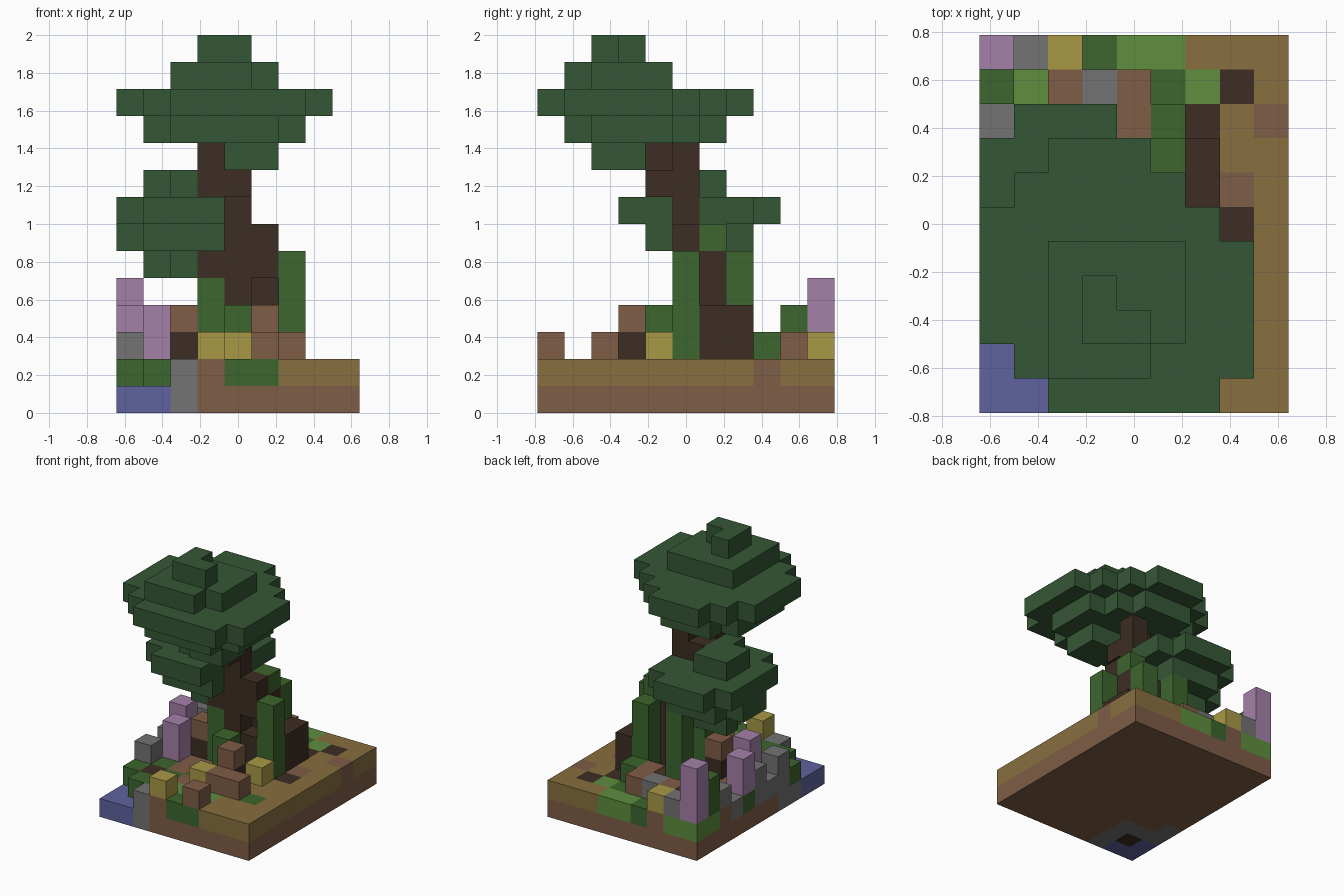
import bpy
import bmesh
from mathutils import Vector

# Remove only the default cube
default = bpy.data.objects.get("Cube")
if default:
    bpy.data.objects.remove(default, do_unlink=True)

UNIT = 1 / 7            # edge length of one block
NX, NY = 9, 11          # footprint in blocks

PALETTE = {
    "F": ("leaf_green", "355735"),
    "M": ("moss_green", "3C662D"),
    "L": ("grass_green", "5F8E3F"),
    "D": ("clay_brown", "7F5D46"),
    "S": ("sand_brown", "876F3F"),
    "T": ("bark_brown", "3C2D24"),
    "G": ("stone_grey", "737373"),
    "Y": ("straw_yellow", "A99946"),
    "P": ("blossom_purple", "A580A9"),
    "W": ("water_blue", "5F629F"),
}


def linear(code):
    """Turn a hex colour into linear RGBA."""
    values = [int(code[i:i + 2], 16) / 255 for i in (0, 2, 4)]
    return [((v + 0.055) / 1.055) ** 2.4 if v > 0.04 else v / 12.92 for v in values] + [1]


def make_material(name, code):
    mat = bpy.data.materials.new(name)
    mat.use_nodes = True
    mat.diffuse_color = linear(code)
    shader = next(n for n in mat.node_tree.nodes if n.type == "BSDF_PRINCIPLED")
    shader.inputs["Base Color"].default_value = linear(code)
    shader.inputs["Roughness"].default_value = 0.9
    return mat


MATERIALS = {key: make_material(*entry) for key, entry in PALETTE.items()}

blocks = {}     # (x, y, z) -> (part name, colour key)


def put(part, colour, x, y, z):
    blocks.setdefault((x, y, z), (part, colour))


def column(part, colour, x, y, top, bottom=2):
    for z in range(bottom, top):
        put(part, colour, x, y, z)


def plan(part, z, rows):
    """Lay one level from text rows, the back row first."""
    for y, row in enumerate(reversed(rows.split())):
        for x, colour in enumerate(row):
            if colour != ".":
                put(part, colour, x, y, z)


def spans(part, z, first_row, rows):
    """Lay leaves; each pair is the first and last block of a row, front to back."""
    for y, (a, b) in enumerate(rows.split(), first_row):
        for x in range(int(a), int(b) + 1):
            put(part, "F", x, y, z)


# Ground: bottom slab, then the surface level
plan("base_slab", 0, "DDDDDDDDD " * 7 + "GDDDDDDDD GGGDDDDDD WTGDDDDDD WWGDDDDDD")
plan("ground", 1, """
    LLDMLLSSS
    LLDDDMLTS
    DDDDDDTSD
    GDDDDDSSS
    MDDDDDSDS
    GDDDDDSTS
    GGDDDDSSS
    GMDMLLSSS
    MTMDLLSMS
    .MMLLLSSS
    ..GDMMSSS""")

# Trunk: leaning stem with roots
column("trunk", "T", 4, 5, 9)
column("trunk", "T", 4, 6, 6)
column("trunk", "T", 5, 6, 6)
column("trunk", "T", 5, 5, 7, 5)
column("trunk", "T", 5, 5, 4)
column("trunk", "T", 3, 5, 6, 5)
for y in (6, 7):
    column("trunk", "T", 6, y, 4)
column("trunk", "T", 3, 4, 10, 8)
column("trunk", "T", 4, 4, 9, 8)
column("trunk", "T", 3, 5, 9, 8)
column("trunk", "T", 4, 5, 10, 9)

# Moss climbing around the trunk, and low bushes
for x, y, top in ((6, 5, 6), (5, 7, 6), (3, 7, 6), (3, 5, 5), (4, 4, 4), (5, 8, 3), (0, 9, 4)):
    column("moss", "M", x, y, top)
column("moss", "M", 5, 6, 7, 6)

# Clay blocks, two of them on dark stumps
for x, y in ((5, 3), (2, 5)):
    column("stump", "T", x, y, 3)
    column("clay_block", "D", x, y, 4, 3)
for x, y in ((5, 0), (5, 2), (6, 2), (4, 9), (4, 8), (2, 9)):
    column("clay_block", "D", x, y, 3)

# Straw tufts, stones and blossoms
for x, y in ((3, 0), (4, 2), (6, 4), (2, 10)):
    column("straw", "Y", x, y, 3)
for x, y in ((0, 3), (0, 5), (0, 8), (1, 10), (3, 9)):
    column("stone", "G", x, y, 3)
for x, y, top in ((1, 4, 4), (0, 6, 4), (0, 10, 5)):
    column("blossom", "P", x, y, top)

# Upper canopy, bottom to top
spans("upper_canopy", 9, 2, "45 45")
spans("upper_canopy", 10, 1, "25 16 16 16 15 24")
spans("upper_canopy", 11, 0, "26 17 07 07 07 06 15 24")
spans("upper_canopy", 12, 1, "24 25 25 25")
spans("upper_canopy", 13, 2, "34 33")

# Lower canopy, bottom to top
spans("lower_canopy", 5, 5, "22 12")
spans("lower_canopy", 6, 4, "13 03 03 13")
spans("lower_canopy", 7, 3, "13 03 03 04 04 13")
spans("lower_canopy", 8, 4, "22 12 12")


def build(part):
    """Make one mesh from the exposed sides of a part's blocks."""
    bm = bmesh.new()
    verts = {}
    slots = sorted({c for p, c in blocks.values() if p == part})
    for cell, (owner, colour) in blocks.items():
        if owner != part:
            continue
        for axis in range(3):
            for side in (0, 1):
                beside = list(cell)
                beside[axis] += 2 * side - 1
                if tuple(beside) in blocks:
                    continue
                u, v = (axis + 1) % 3, (axis + 2) % 3
                ring = []
                for du, dv in ((0, 0), (1, 0), (1, 1), (0, 1)):
                    corner = list(cell)
                    corner[axis] += side
                    corner[u] += du
                    corner[v] += dv
                    key = tuple(corner)
                    if key not in verts:
                        offset = Vector((NX / 2, NY / 2, 0))
                        verts[key] = bm.verts.new((Vector(key) - offset) * UNIT)
                    ring.append(verts[key])
                face = bm.faces.new(ring if side else ring[::-1])
                face.material_index = slots.index(colour)
    mesh = bpy.data.meshes.new(part)
    bm.to_mesh(mesh)
    bm.free()
    for colour in slots:
        mesh.materials.append(MATERIALS[colour])
    bpy.context.collection.objects.link(bpy.data.objects.new(part, mesh))


for part in sorted({p for p, c in blocks.values()}):
    build(part)
